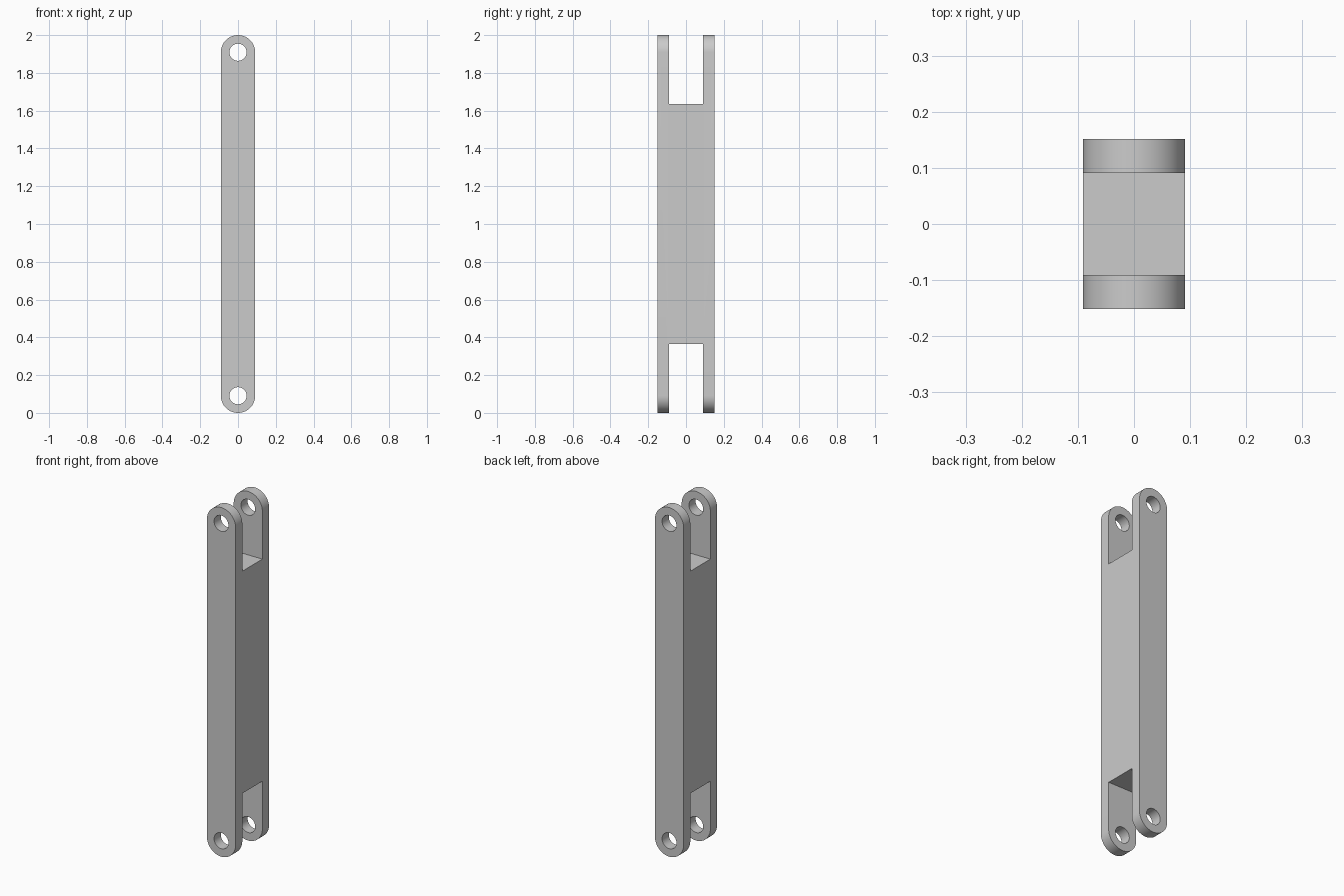
import bpy, bmesh
from math import pi, sin, cos
from mathutils import Matrix

cube = bpy.data.objects.get("Cube")
if cube:
    bpy.data.objects.remove(cube, do_unlink=True)

R = 1 / 11            # rounded end radius
HOLE = R / 2          # pin hole radius
HALF_Y = R * 5 / 3    # half thickness of the link
SLOT = R              # half width of the fork slots
DEPTH = 4 * R         # depth of the fork slots
LENGTH = 2.0
SEG = 32

grey = bpy.data.materials.new("light grey")
grey.use_nodes = True
colour = (0.6, 0.6, 0.6, 1)
grey.diffuse_color = colour
grey.node_tree.nodes["Principled BSDF"].inputs["Base Color"].default_value = colour


def make_object(name, bm):
    bmesh.ops.recalc_face_normals(bm, faces=bm.faces)
    mesh = bpy.data.meshes.new(name)
    bm.to_mesh(mesh)
    bm.free()
    mesh.materials.append(grey)
    obj = bpy.data.objects.new(name, mesh)
    bpy.context.collection.objects.link(obj)
    return obj


def cut(target, cutter):
    mod = target.modifiers.new("cut", "BOOLEAN")
    mod.operation = "DIFFERENCE"
    mod.solver = "EXACT"
    mod.object = cutter
    cutter.hide_render = True
    bpy.context.view_layer.objects.active = target
    bpy.ops.object.modifier_apply(modifier=mod.name)
    bpy.data.objects.remove(cutter, do_unlink=True)


# Round-ended bar, extruded front to back
bm = bmesh.new()
outline = []
for centre, start in ((LENGTH - R, 0), (R, pi)):
    for i in range(SEG + 1):
        a = start + pi * i / SEG
        outline.append(bm.verts.new((R * cos(a), -HALF_Y, centre + R * sin(a))))
front = bm.faces.new(outline)
back = bmesh.ops.extrude_face_region(bm, geom=[front])
bmesh.ops.translate(bm, vec=(0, 2 * HALF_Y, 0),
                    verts=[v for v in back["geom"] if isinstance(v, bmesh.types.BMVert)])
link = make_object("forked_link", bm)

# Fork slot and pin hole at each end
for end, inward in ((0, 1), (LENGTH, -1)):
    bm = bmesh.new()
    bmesh.ops.create_cube(bm, size=1, matrix=Matrix.Translation((0, 0, end))
                          @ Matrix.Diagonal((4 * R, 2 * SLOT, 2 * DEPTH, 1)))
    cut(link, make_object("slot_cutter", bm))

    bm = bmesh.new()
    bmesh.ops.create_cone(bm, cap_ends=True, segments=SEG, radius1=HOLE, radius2=HOLE,
                          depth=4 * HALF_Y, matrix=Matrix.Translation((0, 0, end + inward * R))
                          @ Matrix.Rotation(pi / 2, 4, "X"))
    cut(link, make_object("hole_cutter", bm))

# Smooth the curved walls, keep the edges sharp
bpy.ops.object.select_all(action="DESELECT")
link.select_set(True)
bpy.context.view_layer.objects.active = link
bpy.ops.object.shade_smooth_by_angle(angle=pi / 6)
